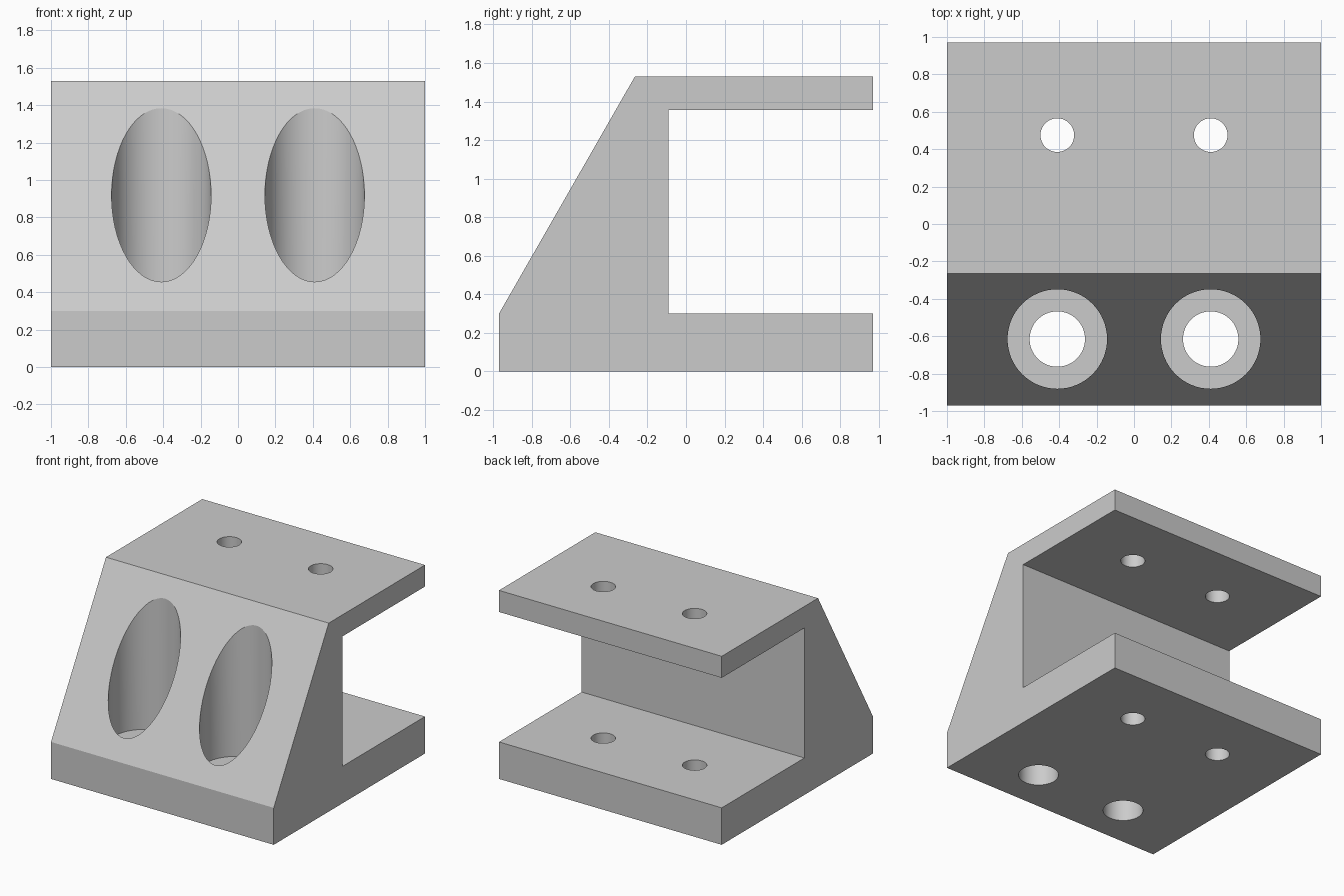
import bpy
import bmesh
import math

cube = bpy.data.objects.get("Cube")
if cube:
    bpy.data.objects.remove(cube, do_unlink=True)

grey = bpy.data.materials.new("plain grey")
grey.use_nodes = True
colour = (0.6, 0.6, 0.6, 1)
grey.diffuse_color = colour
grey.node_tree.nodes["Principled BSDF"].inputs["Base Color"].default_value = colour


def new_object(name, bm):
    bmesh.ops.recalc_face_normals(bm, faces=bm.faces)
    mesh = bpy.data.meshes.new(name)
    bm.to_mesh(mesh)
    bm.free()
    mesh.materials.append(grey)
    obj = bpy.data.objects.new(name, mesh)
    bpy.context.collection.objects.link(obj)
    return obj


# Bracket body: side profile (y, z) extruded across the width
profile = [(-0.97, 0), (0.97, 0), (0.97, 0.3), (-0.09, 0.3), (-0.09, 1.355),
           (0.97, 1.355), (0.97, 1.53), (-0.265, 1.53), (-0.97, 0.3)]
bm = bmesh.new()
face = bm.faces.new([bm.verts.new((-1, y, z)) for y, z in profile])
side = bmesh.ops.extrude_face_region(bm, geom=[face])
verts = [v for v in side["geom"] if isinstance(v, bmesh.types.BMVert)]
bmesh.ops.translate(bm, verts=verts, vec=(2, 0, 0))
bracket = new_object("clamp_bracket", bm)


def drill(name, x, y, radius, bottom, top):
    """Cut a vertical round hole through the bracket."""
    bm = bmesh.new()
    bmesh.ops.create_cone(bm, cap_ends=True, segments=64, radius1=radius,
                          radius2=radius, depth=top - bottom)
    bmesh.ops.translate(bm, verts=bm.verts, vec=(x, y, (top + bottom) / 2))
    cutter = new_object(name, bm)
    cutter.hide_render = True
    cut = bracket.modifiers.new(name, "BOOLEAN")
    cut.operation = "DIFFERENCE"
    cut.solver = "EXACT"
    cut.object = cutter
    bpy.context.view_layer.objects.active = bracket
    bpy.ops.object.modifier_apply(modifier=cut.name)
    bpy.data.objects.remove(cutter, do_unlink=True)


# Counterbored mounting holes and small pin holes, one pair on each side
for x in (-0.41, 0.41):
    drill("counterbore", x, -0.615, 0.266, 0.3, 2)
    drill("mounting_hole", x, -0.615, 0.148, -0.2, 0.6)
    drill("pin_hole", x, 0.475, 0.09, -0.2, 2)

# Smooth hole walls, crisp edges
bpy.ops.object.select_all(action="DESELECT")
bracket.select_set(True)
bpy.context.view_layer.objects.active = bracket
bpy.ops.object.shade_smooth_by_angle(angle=math.radians(25))
